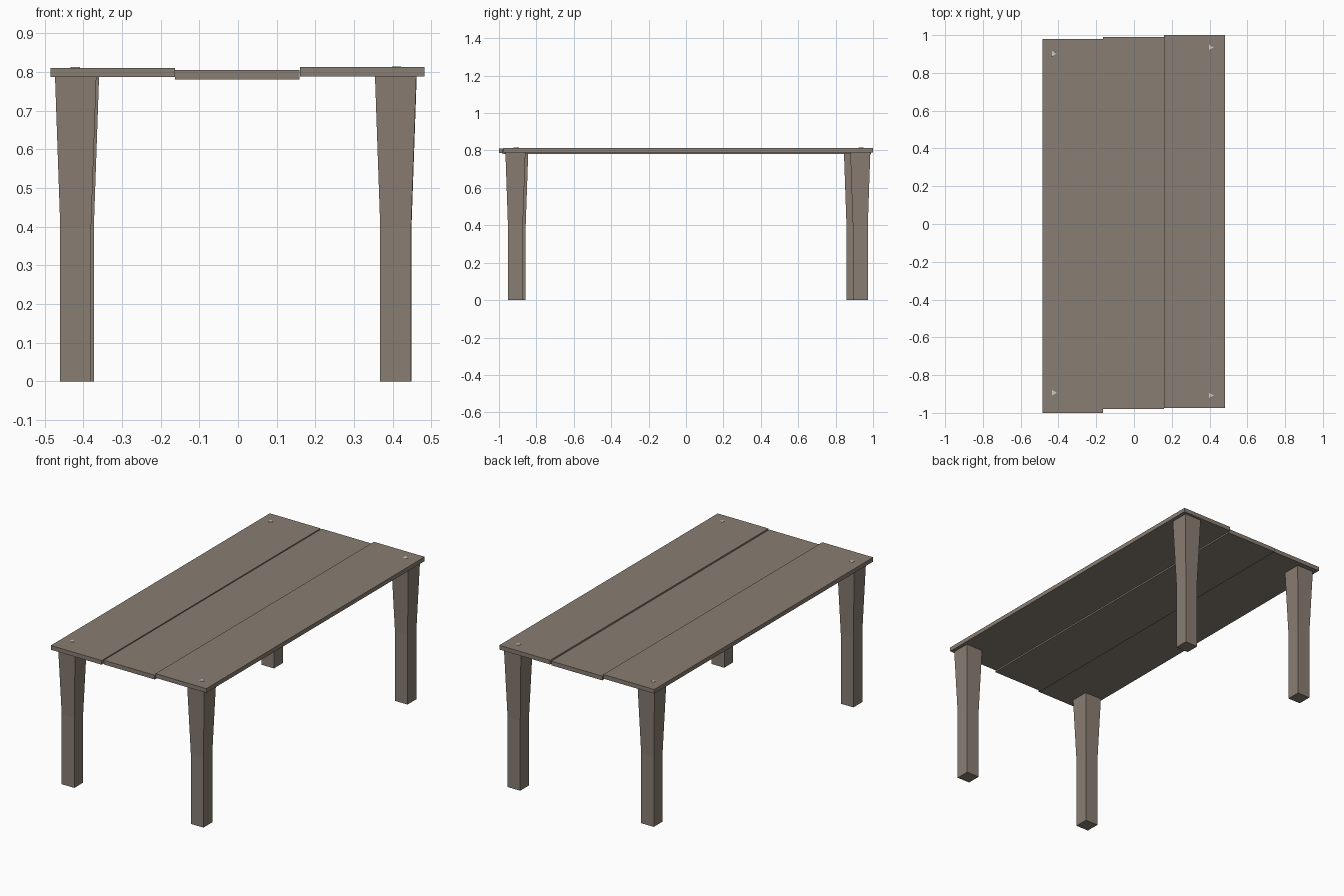
import bpy, bmesh, math

if "Cube" in bpy.data.objects:
    bpy.data.objects.remove(bpy.data.objects["Cube"])

wood = bpy.data.materials.new("wood")
wood.diffuse_color = (0.25, 0.205, 0.17, 1)
wood.use_nodes = True
wood.node_tree.nodes["Principled BSDF"].inputs["Base Color"].default_value = wood.diffuse_color


def finish(name, bm, mat=None):
    bmesh.ops.recalc_face_normals(bm, faces=bm.faces)
    me = bpy.data.meshes.new(name)
    bm.to_mesh(me)
    bm.free()
    if mat:
        me.materials.append(mat)
    ob = bpy.data.objects.new(name, me)
    bpy.context.collection.objects.link(ob)
    return ob


def loft(name, sides, rings, angle, center, mat=None):
    """Stack regular polygon rings of (radius, z) into a capped solid."""
    bm = bmesh.new()
    loops = []
    for r, z in rings:
        loops.append([bm.verts.new((
            center[0] + r * math.cos(angle + math.tau * i / sides),
            center[1] + r * math.sin(angle + math.tau * i / sides), z))
            for i in range(sides)])
    for a, b in zip(loops, loops[1:]):
        for i in range(sides):
            j = (i + 1) % sides
            bm.faces.new((a[i], a[j], b[j], b[i]))
    bm.faces.new(loops[0])
    bm.faces.new(loops[-1])
    return finish(name, bm, mat)


def plank(name, x0, x1, y0, y1, z0, z1):
    bm = bmesh.new()
    bmesh.ops.create_cube(bm, size=1)
    for v in bm.verts:
        v.co = (x1 if v.co.x > 0 else x0,
                y1 if v.co.y > 0 else y0,
                z1 if v.co.z > 0 else z0)
    return finish(name, bm, wood)


# Three uneven tabletop planks
plank("left_plank", -0.485, -0.163, -1.0, 0.98, 0.787, 0.811)
plank("middle_plank", -0.163, 0.159, -0.98, 0.99, 0.781, 0.805)
plank("right_plank", 0.160, 0.482, -0.975, 1.0, 0.789, 0.813)

# Square legs flaring towards the top, each with a small three-sided peg above
legs = {
    "front_left": (-0.420, -0.897, 0.811),
    "front_right": (0.408, -0.912, 0.813),
    "back_left": (-0.413, 0.898, 0.811),
    "back_right": (0.409, 0.932, 0.813),
}
d = math.sqrt(0.5)
for name, (x, y, top) in legs.items():
    loft(name + "_leg", 4,
         [(0.080 * d, 0), (0.080 * d, 0.40), (0.107 * d, 0.789)],
         math.pi / 4, (x, y), wood)
    px = -0.425 if x < 0 else 0.406
    loft(name + "_peg", 3, [(0.018, top - 0.01), (0.016, top + 0.002)],
         0, (px, y + 0.004))
